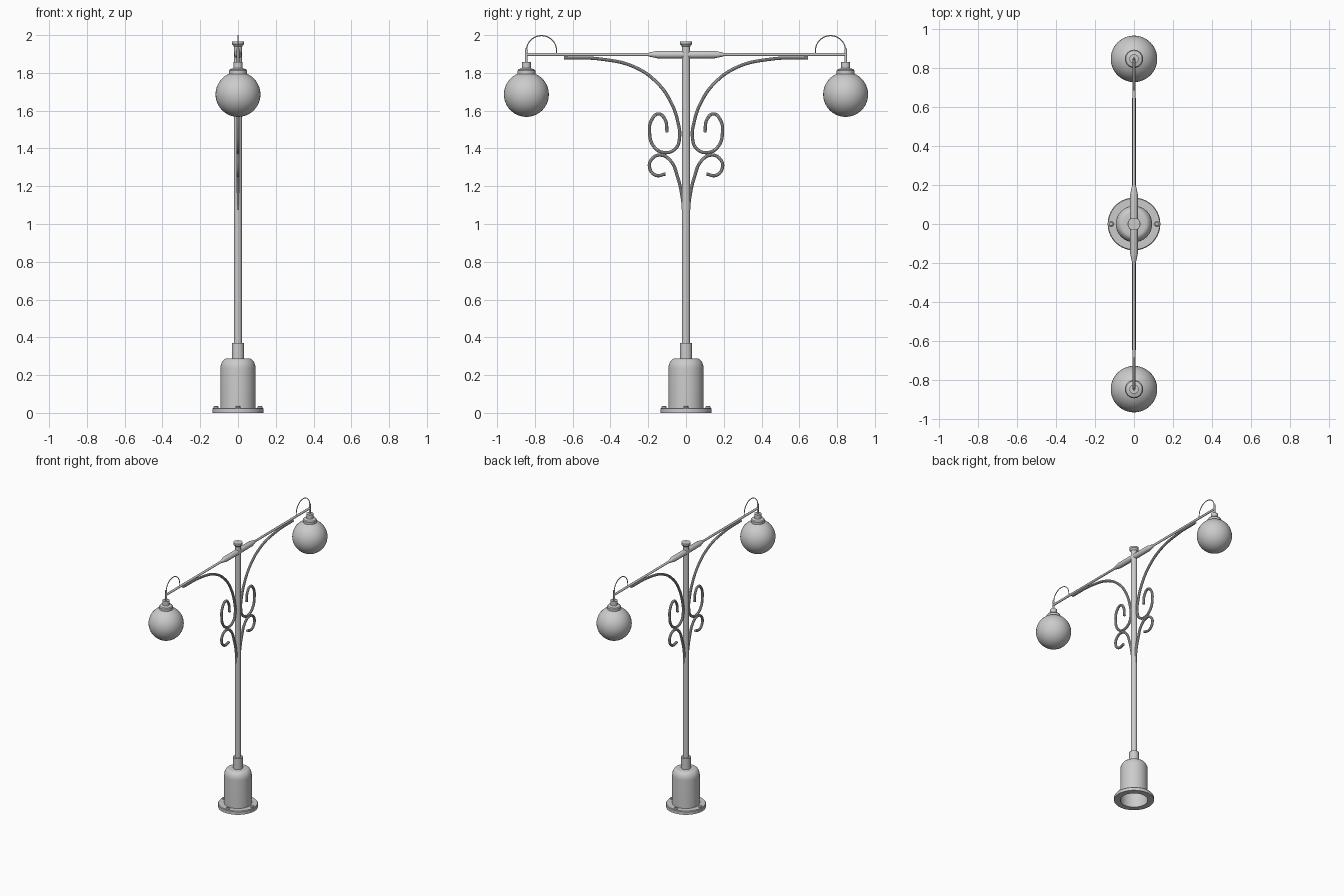
import bpy, bmesh, math
from mathutils import Matrix, Vector

cube = bpy.data.objects.get("Cube")
if cube:
    bpy.data.objects.remove(cube, do_unlink=True)

grey = bpy.data.materials.new("light grey metal")
grey.use_nodes = True
COLOUR = (0.6, 0.6, 0.6, 1)
grey.diffuse_color = COLOUR
grey.node_tree.nodes["Principled BSDF"].inputs["Base Color"].default_value = COLOUR


def finish(obj, angle=35):
    """Give the part its material and smooth shading."""
    bpy.ops.object.select_all(action='DESELECT')
    obj.select_set(True)
    bpy.context.view_layer.objects.active = obj
    if obj.type == 'CURVE':
        bpy.ops.object.convert(target='MESH')
        obj = bpy.context.view_layer.objects.active
    obj.data.materials.clear()
    obj.data.materials.append(grey)
    bpy.ops.object.shade_smooth_by_angle(angle=math.radians(angle))
    return obj


def lathe(name, profile, sides=32, place=Matrix.Identity(4)):
    """Spin a (radius, height) profile round the z axis."""
    bm = bmesh.new()
    verts = [bm.verts.new((r, 0, z)) for r, z in profile]
    edges = [bm.edges.new(pair) for pair in zip(verts, verts[1:])]
    bmesh.ops.spin(bm, geom=verts + edges, axis=(0, 0, 1), cent=(0, 0, 0),
                   angle=math.tau, steps=sides, use_merge=True)
    bmesh.ops.remove_doubles(bm, verts=bm.verts, dist=1e-5)
    bmesh.ops.recalc_face_normals(bm, faces=bm.faces)
    bm.transform(place)
    mesh = bpy.data.meshes.new(name)
    bm.to_mesh(mesh)
    bm.free()
    obj = bpy.data.objects.new(name, mesh)
    bpy.context.collection.objects.link(obj)
    return finish(obj)


def tube(name, points, radius, side):
    """Sweep a round bar along (y, z) points, mirrored by side."""
    curve = bpy.data.curves.new(name, 'CURVE')
    curve.dimensions = '3D'
    curve.bevel_depth = radius
    curve.bevel_resolution = 3
    curve.resolution_u = 8
    curve.use_fill_caps = True
    spline = curve.splines.new('BEZIER')
    spline.bezier_points.add(len(points) - 1)
    for p, (y, z) in zip(spline.bezier_points, points):
        p.co = (0, side * y, z)
        p.handle_left_type = p.handle_right_type = 'AUTO'
    obj = bpy.data.objects.new(name, curve)
    bpy.context.collection.objects.link(obj)
    return finish(obj)


# Hollow base bell with its domed shoulder
dome = [(0.058 + 0.035 * math.cos(a), 0.235 + 0.053 * math.sin(a))
        for a in (math.pi / 2 * i / 8 for i in range(9))]
lathe("base_bell", [(0.093, 0.0)] + dome + [(0.03, 0.288)], 40)
lathe("base_flange", [(0.093, 0), (0.135, 0), (0.135, 0.022), (0.131, 0.027),
                      (0.093, 0.027), (0.093, 0)], 40)
for i in range(4):
    spot = Matrix.Rotation(i * math.pi / 2, 4, 'Z') @ Matrix.Translation((0.117, 0, 0.02))
    lathe(f"base_bolt_{i + 1}", [(0, 0), (0.014, 0), (0.014, 0.012), (0.009, 0.016),
                                 (0, 0.016)], 12, spot)

# Pole, collar and finial
lathe("pole_collar", [(0.02, 0.28), (0.033, 0.28), (0.033, 0.37), (0.02, 0.37)])
lathe("pole", [(0, 0.28), (0.022, 0.28), (0.022, 1.95), (0, 1.95)], 24)
lathe("pole_cap", [(0, 1.94), (0.022, 1.94), (0.032, 1.953), (0.032, 1.966), (0, 1.966)])

# Cross arm with a thick tapered middle
half = [(0.008, 0.845), (0.008, 0.2), (0.012, 0.188), (0.02, 0.15)]
arm = [(0, 0.845)] + half + [(r, -z) for r, z in reversed(half)] + [(0, -0.845)]
lathe("cross_arm", arm, 20,
      Matrix.Translation((0, 0, 1.897)) @ Matrix.Rotation(math.pi / 2, 4, 'X'))

BRACE = [(0.645, 1.88), (0.45, 1.873), (0.27, 1.83), (0.15, 1.745), (0.08, 1.645),
         (0.043, 1.54), (0.034, 1.46), (0.055, 1.4), (0.115, 1.378), (0.17, 1.41),
         (0.193, 1.485), (0.18, 1.555), (0.145, 1.583), (0.112, 1.555), (0.1, 1.485)]
SCROLL = [(0.012, 1.05), (0.02, 1.14), (0.045, 1.25), (0.082, 1.335), (0.135, 1.365),
          (0.18, 1.345), (0.193, 1.3), (0.16, 1.258), (0.108, 1.265)]
LOOP = [(0.765 + 0.08 * math.cos(a), 1.917 + 0.08 * math.sin(a))
        for a in (math.pi * i / 12 for i in range(13))]
LOOP = [(0.845, 1.89)] + LOOP + [(0.685, 1.895)]

for side, label in ((-1, "front"), (1, "back")):
    # Wrought bars and the wire loop
    tube(f"{label}_brace", BRACE, 0.009, side)
    tube(f"{label}_scroll", SCROLL, 0.009, side)
    tube(f"{label}_wire_loop", LOOP, 0.003, side)

    # Hanging lamp
    spot = Matrix.Translation(Vector((0, side * 0.845, 0)))
    lathe(f"{label}_hanger", [(0, 1.84), (0.007, 1.84), (0.007, 1.93), (0, 1.93)], 12, spot)
    lathe(f"{label}_lamp_fitting",
          [(0, 1.79), (0.047, 1.79), (0.047, 1.812), (0.042, 1.819), (0.024, 1.825),
           (0.024, 1.858), (0, 1.858)], 24, spot)
    globe = [(0.119 * math.sin(a), 1.686 - 0.119 * math.cos(a))
             for a in (math.pi * i / 20 for i in range(21))]
    lathe(f"{label}_globe", globe, 40, spot)
